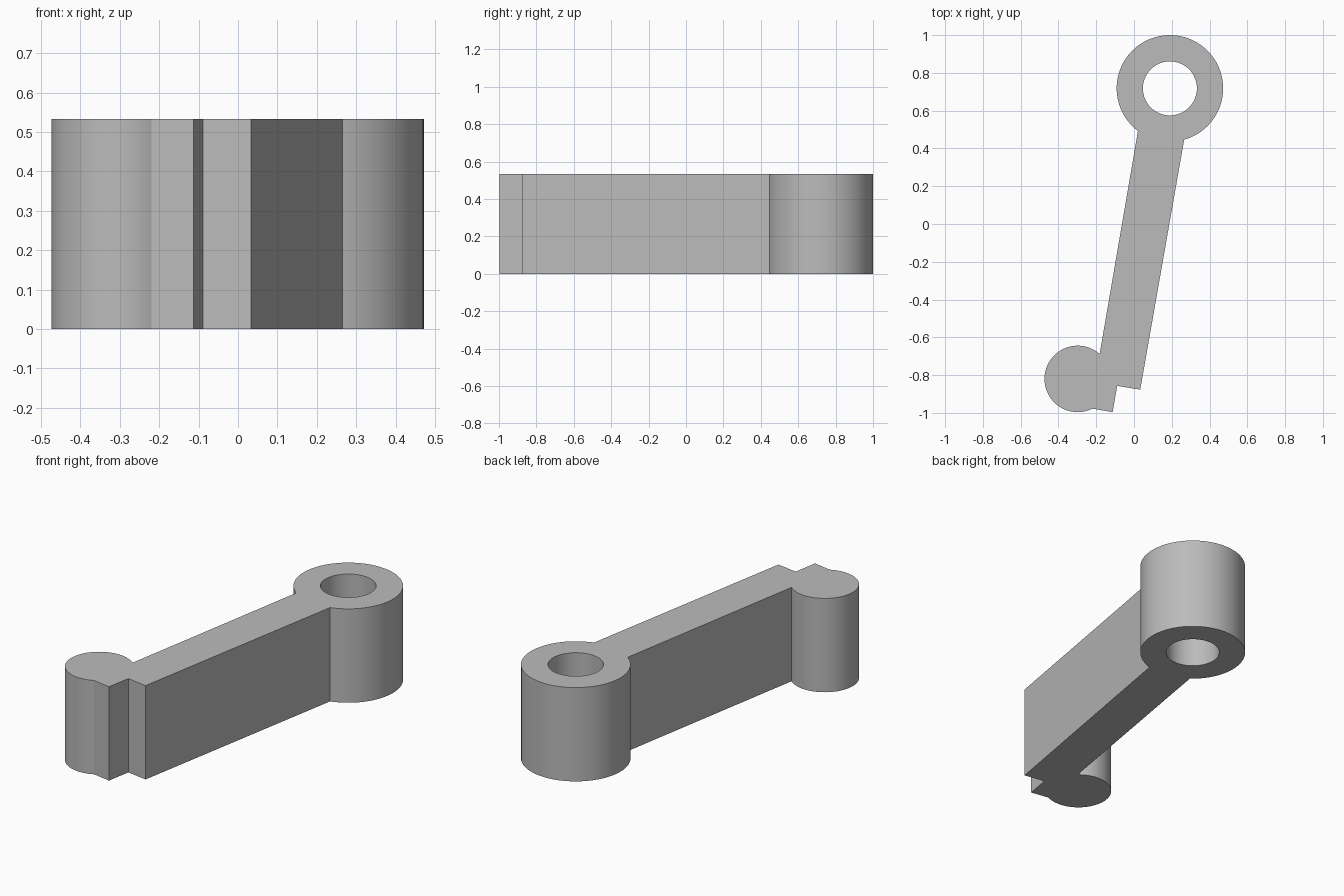
import bpy
import bmesh
from math import atan2, cos, sin, tau
from mathutils import Vector

default = bpy.data.objects.get("Cube")
if default:
    bpy.data.objects.remove(default, do_unlink=True)

HEIGHT = 0.533
RING, RING_R, BORE_R = Vector((0.19, 0.718)), 0.282, 0.143
KNOB, KNOB_R = Vector((-0.298, -0.82)), 0.176


def arc(center, radius, start, end, steps):
    """Counter-clockwise points on a circle, from the direction of start to that of end."""
    a = atan2(start[1] - center.y, start[0] - center.x)
    b = atan2(end[1] - center.y, end[0] - center.x)
    sweep = (b - a) % tau
    angles = [a + sweep * i / steps for i in range(steps + 1)]
    return [center + radius * Vector((cos(t), sin(t))) for t in angles]


def add_loop(bm, points):
    verts = [bm.verts.new((p[0], p[1], 0)) for p in points]
    return [bm.edges.new((v, verts[i - 1])) for i, v in enumerate(verts)]


# Outline: ring, left side of the arm, round knob, stepped end of the arm
outline = arc(RING, RING_R, (0.266, 0.445), (0.022, 0.494), 60)
outline += arc(KNOB, KNOB_R, (-0.181, -0.687), (-0.22, -0.977), 48)
outline += [(-0.113, -0.996), (-0.089, -0.857), (0.033, -0.877)]

# Round hole through the ring
bore = [RING + BORE_R * Vector((cos(tau * i / 64), sin(tau * i / 64))) for i in range(64)]

# Fill the profile and raise it to full height
bm = bmesh.new()
edges = add_loop(bm, outline) + add_loop(bm, bore)
bmesh.ops.triangle_fill(bm, edges=edges, use_beauty=True)
raised = bmesh.ops.extrude_face_region(bm, geom=bm.faces[:], use_keep_orig=True)
top = [g for g in raised["geom"] if isinstance(g, bmesh.types.BMVert)]
bmesh.ops.translate(bm, verts=top, vec=(0, 0, HEIGHT))
bmesh.ops.recalc_face_normals(bm, faces=bm.faces[:])
mesh = bpy.data.meshes.new("lever_arm")
bm.to_mesh(mesh)
bm.free()

lever = bpy.data.objects.new("lever_arm", mesh)
bpy.context.collection.objects.link(lever)

# Plain grey finish
grey = bpy.data.materials.new("plain_grey")
grey.use_nodes = True
color = (0.5, 0.5, 0.5, 1)
grey.diffuse_color = color
grey.node_tree.nodes["Principled BSDF"].inputs["Base Color"].default_value = color
mesh.materials.append(grey)

# Smooth round walls, sharp corners
bpy.ops.object.select_all(action="DESELECT")
lever.select_set(True)
bpy.context.view_layer.objects.active = lever
bpy.ops.object.shade_smooth_by_angle(angle=0.4)
